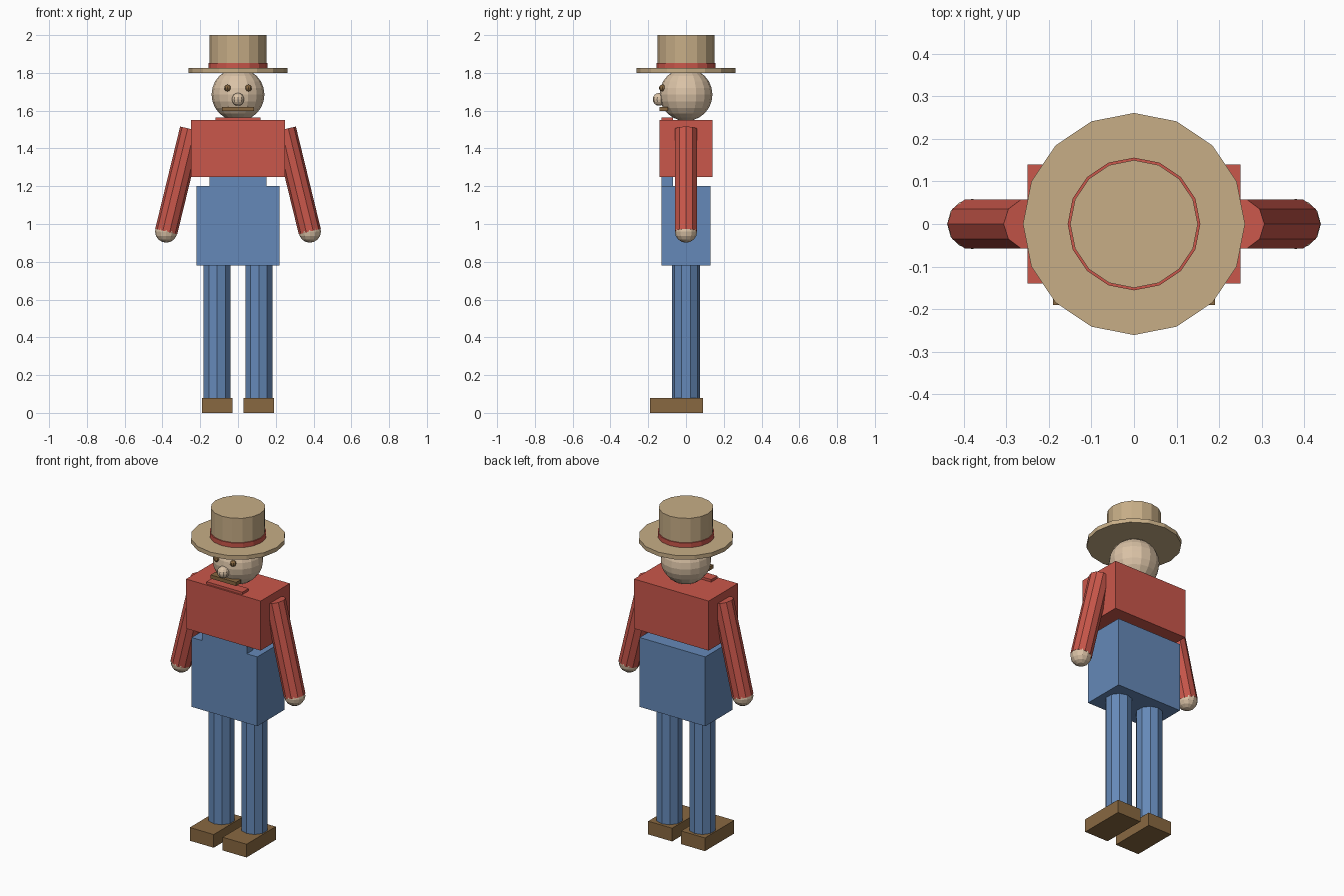
import bpy
from mathutils import Vector, Matrix

cube = bpy.data.objects.get("Cube")
if cube:
    bpy.data.objects.remove(cube, do_unlink=True)


def material(name, r, g, b):
    m = bpy.data.materials.new(name)
    m.use_nodes = True
    m.diffuse_color = (r, g, b, 1)
    m.node_tree.nodes["Principled BSDF"].inputs["Base Color"].default_value = (r, g, b, 1)
    return m


RED = material("red cloth", 0.59, 0.095, 0.07)
BLUE = material("blue denim", 0.13, 0.25, 0.48)
STRAW = material("straw", 0.57, 0.42, 0.24)
BROWN = material("brown leather", 0.25, 0.14, 0.053)
SKIN = material("skin", 0.70, 0.54, 0.38)


def finish(name, mat):
    obj = bpy.context.object
    obj.name = name
    obj.data.name = name
    obj.data.materials.clear()
    obj.data.materials.append(mat)
    return obj


def box(name, mat, low, high):
    """Box between two opposite corners."""
    low, high = Vector(low), Vector(high)
    bpy.ops.mesh.primitive_cube_add(size=1)
    obj = finish(name, mat)
    obj.data.transform(Matrix.Translation((low + high) / 2) @ Matrix.Diagonal((high - low).to_4d()))
    return obj


def rod(name, mat, start, end, radius, sides, spin=0.0):
    """Flat-sided cylinder between two points."""
    start, end = Vector(start), Vector(end)
    axis = end - start
    bpy.ops.mesh.primitive_cylinder_add(vertices=sides, radius=radius, depth=axis.length)
    obj = finish(name, mat)
    turn = Vector((0, 0, 1)).rotation_difference(axis).to_matrix().to_4x4()
    obj.data.transform(Matrix.Translation((start + end) / 2) @ turn @ Matrix.Rotation(spin, 4, 'Z'))
    return obj


def ball(name, mat, center, radius, segments, rings):
    bpy.ops.mesh.primitive_uv_sphere_add(segments=segments, ring_count=rings, radius=radius)
    obj = finish(name, mat)
    obj.data.transform(Matrix.Translation(center))
    return obj


# Body and clothes
box("shirt", RED, (-0.25, -0.14, 1.25), (0.25, 0.14, 1.55))
box("overalls", BLUE, (-0.22, -0.13, 0.78), (0.22, 0.13, 1.20))
box("overalls_bib", BLUE, (-0.15, -0.13, 1.18), (0.15, -0.07, 1.40))
box("neckerchief", RED, (-0.12, -0.13, 1.53), (0.12, -0.07, 1.565))

# Paired parts
for side, s in (("left", 1), ("right", -1)):
    rod(side + "_leg", BLUE, (s * 0.11, 0, 0.02), (s * 0.11, 0, 0.80), 0.075, 10)
    x = s * 0.11
    box(side + "_shoe", BROWN, (x - 0.08, -0.19, 0), (x + 0.08, 0.09, 0.08))
    wrist = (s * 0.38, 0, 0.96)
    rod(side + "_arm", RED, (s * 0.248, 0, 1.502), wrist, 0.06, 10, 1.5708)
    ball(side + "_hand", SKIN, wrist, 0.059, 12, 8)
    ball(side + "_eye", BROWN, (s * 0.055, -0.125, 1.72), 0.018, 8, 6)

# Head
ball("head", SKIN, (0, 0, 1.685), 0.14, 16, 12)
ball("nose", SKIN, (0, -0.142, 1.66), 0.034, 10, 8)
box("moustache", BROWN, (-0.085, -0.14, 1.597), (0.085, -0.095, 1.619))

# Hat
rod("hat_brim", STRAW, (0, 0, 1.80), (0, 0, 1.825), 0.261, 16)
rod("hat_crown", STRAW, (0, 0, 1.81), (0, 0, 2.0), 0.15, 16)
rod("hat_band", RED, (0, 0, 1.82), (0, 0, 1.853), 0.156, 16)
